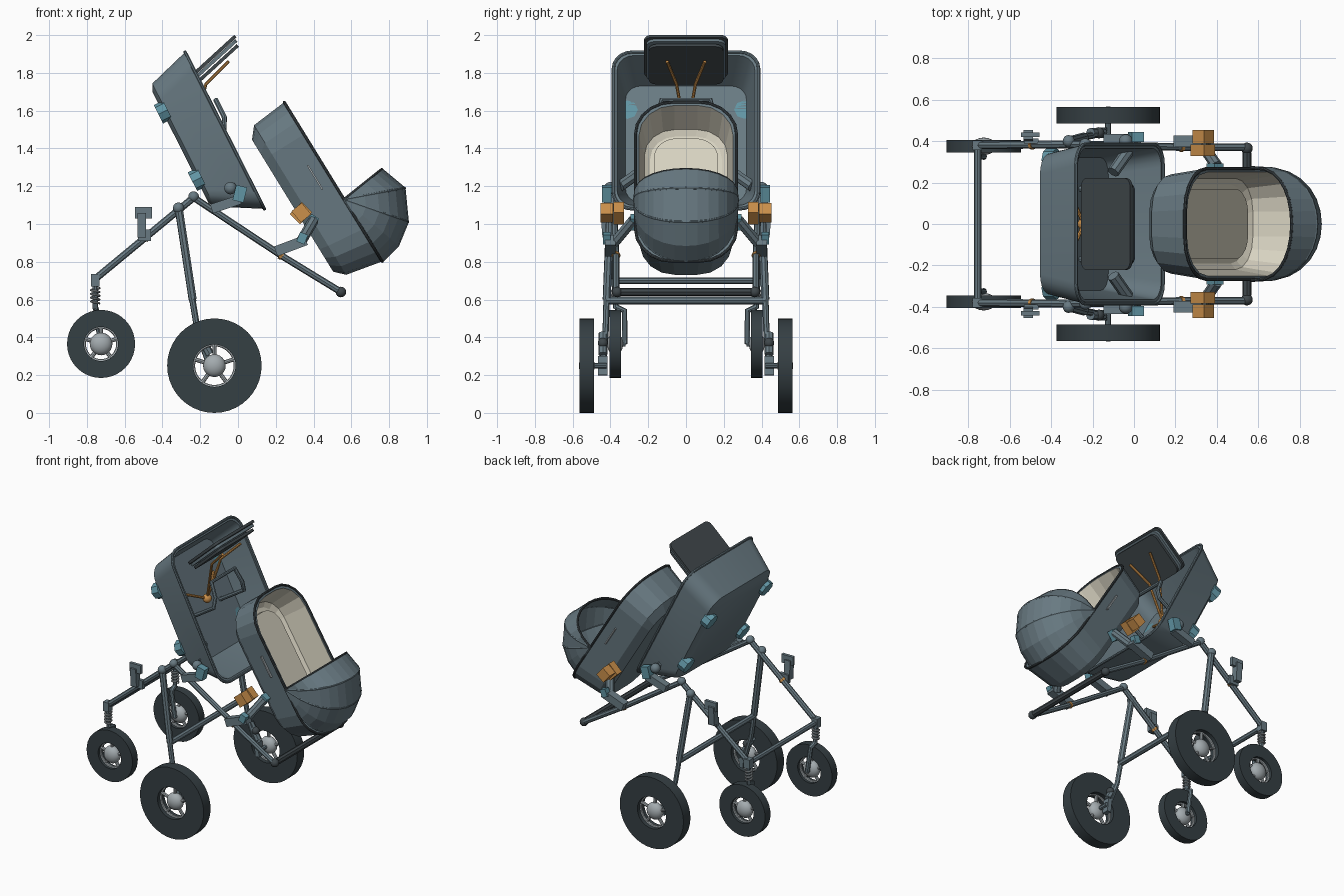
import bpy, bmesh, math
from mathutils import Vector, Matrix

if "Cube" in bpy.data.objects:
    bpy.data.objects.remove(bpy.data.objects["Cube"])


def material(name, *rgb):
    m = bpy.data.materials.new(name)
    m.use_nodes = True
    m.diffuse_color = (*rgb, 1)
    m.node_tree.nodes["Principled BSDF"].inputs["Base Color"].default_value = (*rgb, 1)
    return m


SLATE = material("slate grey", .14, .195, .225)
DARK = material("dark fabric", .05, .063, .07)
RUBBER = material("tyre rubber", .036, .05, .057)
CREAM = material("cream lining", .68, .645, .53)
ORANGE = material("orange", .6, .28, .07)
TEAL = material("teal", .12, .3, .37)
SILVER = material("silver", .37, .41, .43)
smooth_parts = []


def finish(name, bm, mats, smooth=True):
    bmesh.ops.recalc_face_normals(bm, faces=bm.faces)
    mesh = bpy.data.meshes.new(name)
    bm.to_mesh(mesh)
    bm.free()
    return add(name, mesh, mats, smooth)


def add(name, mesh, mats, smooth=True):
    obj = bpy.data.objects.new(name, mesh)
    for m in mats:
        mesh.materials.append(m)
    bpy.context.collection.objects.link(obj)
    if smooth:
        smooth_parts.append(obj)
    return obj


def tube(name, points, radius, mat, closed=False):
    """Round tube swept along a list of points."""
    curve = bpy.data.curves.new(name, "CURVE")
    curve.dimensions = "3D"
    curve.bevel_depth, curve.bevel_resolution, curve.use_fill_caps = radius, 2, True
    spline = curve.splines.new("POLY")
    spline.points.add(len(points) - 1)
    for p, co in zip(spline.points, points):
        p.co = (*co, 1)
    spline.use_cyclic_u = closed
    helper = bpy.data.objects.new(name, curve)
    mesh = bpy.data.meshes.new_from_object(helper)
    bpy.data.objects.remove(helper)
    mesh.materials.clear()
    return add(name, mesh, [mat])


def beam(name, a, b, width, depth, mat):
    """Square bar from a to b; width runs along y."""
    a, b = Vector(a), Vector(b)
    turn = (b - a).to_track_quat("Z", "Y").to_matrix().to_4x4()
    size = Matrix.Diagonal((depth, width, (b - a).length, 1))
    bm = bmesh.new()
    bmesh.ops.create_cube(bm, size=1, matrix=Matrix.Translation((a + b) / 2) @ turn @ size)
    return finish(name, bm, [mat], False)


def ball(name, centre, radius, mat, squash=1):
    bm = bmesh.new()
    bmesh.ops.create_uvsphere(bm, u_segments=20, v_segments=12, radius=radius,
                              matrix=Matrix.Translation(centre) @ Matrix.Diagonal((1, squash, 1, 1)))
    return finish(name, bm, [mat])


def loft(name, rings, mats, lining_from=None, cyclic=False, smooth=True):
    """Skin closed rings; faces past lining_from take the second material."""
    bm = bmesh.new()
    rows = [[bm.verts.new(p) for p in ring] for ring in rings]
    count = len(rows[0])
    for k in range(len(rows) if cyclic else len(rows) - 1):
        low, high = rows[k], rows[(k + 1) % len(rows)]
        for i in range(count):
            j = (i + 1) % count
            face = bm.faces.new((low[i], low[j], high[j], high[i]))
            face.material_index = int(lining_from is not None and k >= lining_from)
    if not cyclic:
        bm.faces.new(rows[0])
        bm.faces.new(rows[-1]).material_index = int(lining_from is not None)
    return finish(name, bm, mats, smooth)


def leaning_frame(top, bottom):
    """Maps (distance down the rim, y, height above the rim) to world space."""
    origin = Vector((top[0], 0, top[1]))
    along = (Vector((bottom[0], 0, bottom[1])) - origin).normalized()
    out = Vector((-along.z, 0, along.x))
    return lambda u, y, n: origin + along * u + out * n + Vector((0, y, 0))


def outline(place, u0, u1, half, radius, n, steps=5):
    """Rounded rectangle in a leaning frame."""
    points = []
    corners = [(u1, half), (u0, half), (u0, -half), (u1, -half)]
    for k, (u, y) in enumerate(corners):
        cu = u - radius if u == u1 else u + radius
        cy = y - math.copysign(radius, y)
        for s in range(steps + 1):
            a = math.pi / 2 * (k + s / steps)
            points.append(place(cu + radius * math.cos(a), cy + radius * math.sin(a), n))
    return points


def wheel(name, centre, radius, hole, width):
    cx, cy, cz = centre

    def circle(r, y, seg=40):
        return [(cx + r * math.cos(math.tau * i / seg), cy + y, cz + r * math.sin(math.tau * i / seg))
                for i in range(seg)]

    h = width / 2
    loft(name + "_tyre", [circle(hole, -h), circle(radius, -h), circle(radius, h), circle(hole, h)],
         [RUBBER], cyclic=True)
    tube(name + "_rim", circle(hole, 0), .01, SILVER, True)
    ball(name + "_hub", centre, .06, SILVER, .7)
    for k in range(5):
        a = math.tau * k / 5 + math.pi / 10
        tube(f"{name}_spoke_{k + 1}", [centre, (cx + hole * math.cos(a), cy, cz + hole * math.sin(a))], .011, SILVER)


# Seat shell: open tray leaning back
seat = leaning_frame((-.28, 1.91), (.14, 1.08))
loft("seat_shell", [
    outline(seat, .11, .77, .31, .08, -.25), outline(seat, .07, .8, .34, .1, -.23),
    outline(seat, 0, .93, .385, .1, 0), outline(seat, .02, .91, .365, .09, 0),
    outline(seat, .09, .78, .32, .08, -.22)], [SLATE])
tube("seat_rim", outline(seat, 0, .93, .385, .1, 0), .009, SLATE, True)

# Folded backrest panels tipping out over the top
panel = leaning_frame((0, 1.98), (-.23, 1.77))
for k, offset in enumerate((.02, 0, -.025)):
    shrink = .012 * k
    rings = [outline(panel, shrink, .32, .222 - shrink, .04, -offset + t) for t in (-.009, .009)]
    loft(f"backrest_panel_{k + 1}", rings, [SLATE if k == 1 else DARK])

# Harness and grab bar
buckle = seat(.42, 0, -.17)
for s, side in ((-1, "front"), (1, "back")):
    tube("shoulder_strap_" + side, [(-.05, s * .1, 1.86), (-.17, s * .05, 1.74), buckle], .009, ORANGE)
    tube("waist_strap_" + side, [seat(.3, s * .2, -.21), buckle], .009, ORANGE)
ball("harness_buckle", buckle, .03, ORANGE)
tube("grab_bar", [seat(.48, -.17, -.22), seat(.46, -.17, 0), seat(.4, -.15, .03), seat(.3, -.13, .03),
                  seat(.3, .13, .03), seat(.4, .15, .03), seat(.46, .17, 0), seat(.48, .17, -.22)], .014, SLATE)

# Bassinet: deep lined tub
tub = leaning_frame((.245, 1.645), (.765, .8))
loft("bassinet_tub", [
    outline(tub, .08, .9, .2, .14, -.25, 4), outline(tub, .02, .95, .24, .18, -.2, 4),
    outline(tub, 0, .99, .268, .2, 0, 4), outline(tub, .02, .97, .25, .19, 0, 4),
    outline(tub, .06, .92, .22, .16, -.18, 4), outline(tub, .09, .89, .19, .14, -.2, 4)],
    [SLATE, CREAM], lining_from=3, smooth=False)
tube("bassinet_rim", outline(tub, 0, .99, .268, .2, 0), .008, DARK, True)
loft("mattress", [outline(tub, .12, .86, .17, .12, n) for n in (-.21, -.17)], [CREAM])

# Hood: fan of arched ribs around one pivot
bm = bmesh.new()
rows = []
arch_steps = 14
for degrees, reach in ((97, .255), (69, .325), (39, .357), (18, .375), (0, .385)):
    a = math.radians(degrees)
    arch = []
    for i in range(arch_steps + 1):
        t = math.pi * i / arch_steps
        r = reach * max(math.sin(t), 0) ** .72
        arch.append(tub(.605 + r * math.cos(a), .272 * math.cos(t), r * math.sin(a)))
    rows.append([bm.verts.new(p) for p in arch])
    if degrees != 18:
        tube(f"hood_rib_{degrees}", arch, .008, DARK if degrees > 90 else SLATE)
for low, high in zip(rows, rows[1:]):
    for i in range(arch_steps):
        bm.faces.new((low[i], low[i + 1], high[i + 1], high[i]))
bmesh.ops.remove_doubles(bm, verts=bm.verts, dist=.0005)
hood = finish("hood", bm, [SLATE], False)
shell = hood.modifiers.new("thickness", "SOLIDIFY")
shell.thickness, shell.offset = .012, 0

# Chassis and fittings, repeated on both sides
for s, side in ((-1, "front"), (1, "back")):
    def at(x, y, z):
        return (x, s * y, z)

    def part(maker, name, *args):
        return maker(f"{name}_{side}", *args)

    # Wheels
    wheel("large_wheel_" + side, at(-.125, .525, .25), .25, .112, .078)
    wheel("small_wheel_" + side, at(-.725, .375, .365), .18, .09, .06)

    # Main tubes
    part(tube, "long_leg", [at(-.755, .38, .71), at(-.235, .385, 1.14)], .019, SLATE)
    part(tube, "handle_tube", [at(-.25, .385, 1.15), at(.25, .37, .82), at(.545, .37, .64)], .018, SLATE)
    part(ball, "frame_joint", at(-.235, .385, 1.145), .028, SLATE)
    part(ball, "handle_end", at(.545, .365, .64), .028, DARK)
    part(tube, "rear_leg", [at(-.315, .4, 1.09), at(-.24, .42, .6)], .022, SLATE)
    part(tube, "rear_leg_lower", [at(-.245, .42, .62), at(-.215, .425, .44), at(-.15, .44, .25)], .017, SLATE)
    part(ball, "leg_joint", at(-.315, .4, 1.085), .029, SLATE)
    part(tube, "large_axle", [at(-.125, .42, .25), at(-.125, .55, .25)], .014, SLATE)
    part(beam, "axle_block", at(-.14, .44, .2), at(-.15, .44, .3), .03, .05, SLATE)
    part(tube, "damper", [at(-.21, .44, .42), at(-.15, .44, .31)], .024, SLATE)
    part(ball, "brake_knob", at(-.17, .44, .37), .027, DARK)

    # Small wheel fork with spring
    part(beam, "fork_head", at(-.757, .38, .67), at(-.757, .38, .735), .045, .045, SLATE)
    part(tube, "fork_post", [at(-.757, .38, .7), at(-.755, .37, .55)], .015, SLATE)
    coil = [at(-.756 + .022 * math.cos(i * math.pi / 4), .375 + .022 * math.sin(i * math.pi / 4), .58 + i * .0025)
            for i in range(34)]
    part(tube, "fork_spring", coil, .006, SILVER)
    part(tube, "fork_arm", [at(-.755, .37, .56), at(-.75, .325, .54), at(-.725, .325, .365)], .016, SLATE)
    part(tube, "small_axle", [at(-.725, .32, .365), at(-.725, .4, .365)], .014, SLATE)

    # Cup clip and orange collars
    part(beam, "clip_stem", at(-.51, .42, .93), at(-.51, .43, 1.06), .045, .045, SLATE)
    part(beam, "clip_top", at(-.545, .43, 1.06), at(-.455, .43, 1.06), .06, .022, SLATE)
    part(beam, "clip_foot", at(-.53, .4, .94), at(-.46, .4, .94), .06, .025, SLATE)
    part(tube, "leg_collar", [at(-.497, .383, .923), at(-.485, .383, .933)], .024, ORANGE)
    part(tube, "handle_collar", [at(.222, .371, .838), at(.236, .371, .829)], .023, ORANGE)

    # Seat mount
    part(beam, "seat_mount", at(-.14, .41, 1.08), at(.01, .41, 1.13), .05, .05, SLATE)
    part(beam, "seat_latch", at(-.0, .42, 1.12), at(.02, .42, 1.2), .06, .05, TEAL)
    part(ball, "seat_hinge", at(-.04, .4, 1.19), .033, SLATE)
    part(tube, "seat_arm", [at(-.1, .25, 1.27), at(-.03, .35, 1.2)], .03, SLATE)

    # Bassinet mount
    part(beam, "bassinet_mount", at(.2, .4, .855), at(.36, .4, .915), .055, .055, SLATE)
    part(tube, "bassinet_arm", [at(.33, .38, .9), at(.4, .28, 1.02)], .028, SLATE)
    part(beam, "bassinet_latch", at(.37, .27, .98), at(.41, .27, 1.04), .05, .045, TEAL)
    part(beam, "release_block", at(.305, .355, 1.085), at(.36, .355, 1.03), .09, .055, ORANGE)
    part(beam, "release_lever", at(.31, .42, 1.09), at(.36, .42, 1.03), .07, .065, ORANGE)
    part(beam, "mount_pin", at(.33, .42, .9), at(.35, .42, .95), .045, .04, TEAL)

    # Knobs on the seat back and handle slots on the tub
    for label, u in (("upper", .23), ("lower", .63)):
        knob = [seat(u, s * .31, n) for n in (-.275, -.22)]
        part(tube, label + "_knob", knob, .055, TEAL)
    part(beam, "tub_slot", tub(.35, s * .262, -.07), tub(.5, s * .262, -.07), .009, .022, SILVER)

# Cross bars and grip
tube("leg_cross_bar", [(-.755, -.37, .7), (-.755, .37, .7)], .018, SLATE)
tube("rear_cross_bar", [(-.24, -.42, .595), (-.24, .42, .595)], .02, SLATE)
tube("handle_grip", [(.545, -.345, .64), (.545, .345, .64)], .022, DARK)

# Smooth rounded parts, keeping hard edges
bpy.ops.object.select_all(action="DESELECT")
for obj in smooth_parts:
    obj.select_set(True)
bpy.context.view_layer.objects.active = smooth_parts[0]
bpy.ops.object.shade_smooth_by_angle(angle=math.radians(35))
